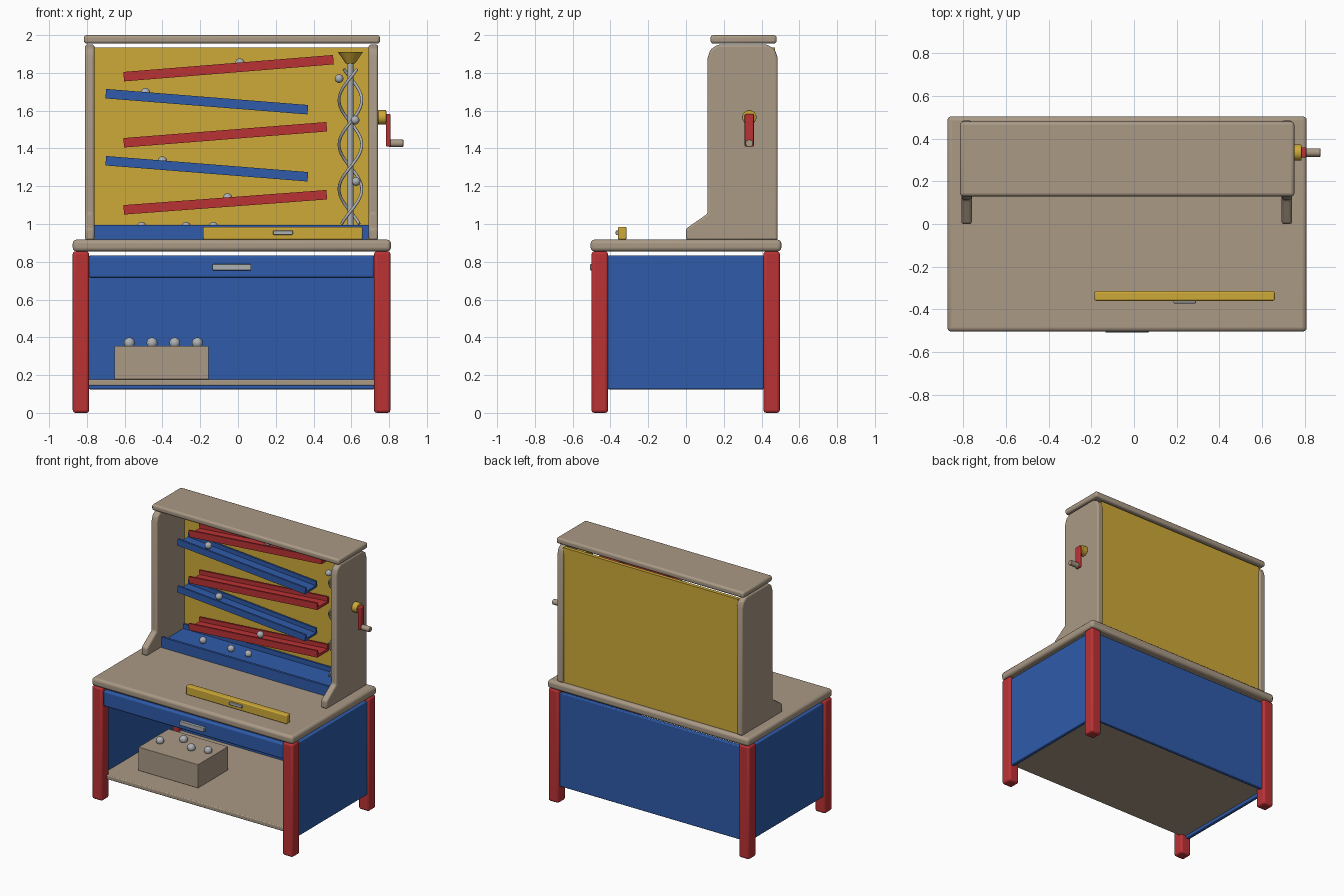
import bpy, bmesh, math

if "Cube" in bpy.data.objects:
    bpy.data.objects.remove(bpy.data.objects["Cube"])

def mat(name, rgb):
    m = bpy.data.materials.new(name)
    m.diffuse_color = (*rgb, 1)
    m.use_nodes = True
    m.node_tree.nodes["Principled BSDF"].inputs["Base Color"].default_value = m.diffuse_color
    return m

WOOD = mat("beige wood", (0.40, 0.32, 0.235))
RED = mat("red", (0.50, 0.032, 0.036))
BLUE = mat("blue", (0.028, 0.105, 0.40))
YELLOW = mat("yellow", (0.62, 0.40, 0.04))
METAL = mat("silver metal", (0.42, 0.44, 0.46))

def finish(bm, name, m, bevel=0.0, smooth=True):
    bmesh.ops.recalc_face_normals(bm, faces=bm.faces)
    me = bpy.data.meshes.new(name)
    bm.to_mesh(me)
    bm.free()
    ob = bpy.data.objects.new(name, me)
    bpy.context.collection.objects.link(ob)
    me.materials.append(m)
    if bevel:
        b = ob.modifiers.new("Bevel", 'BEVEL')
        b.width, b.segments, b.limit_method = bevel, 3, 'ANGLE'
    if smooth:
        bpy.ops.object.select_all(action='DESELECT')
        ob.select_set(True)
        bpy.context.view_layer.objects.active = ob
        bpy.ops.object.shade_smooth_by_angle(angle=math.radians(35))
    return ob

def box(name, m, x, y, z, bevel=0.0):
    bm = bmesh.new()
    bmesh.ops.create_cube(bm, size=1)
    for v in bm.verts:
        for i, (a, b) in enumerate((x, y, z)):
            v.co[i] = (a + b) / 2 + v.co[i] * (b - a)
    return finish(bm, name, m, bevel)

def prism(name, m, pts, x0, x1, bevel=0.0):
    # y-z outline extruded along x
    bm = bmesh.new()
    f = bm.faces.new([bm.verts.new((x0, y, z)) for y, z in pts])
    r = bmesh.ops.extrude_face_region(bm, geom=[f])
    for g in r["geom"]:
        if isinstance(g, bmesh.types.BMVert):
            g.co.x = x1
    return finish(bm, name, m, bevel)

def cone(name, m, loc, r1, r2, depth, along_x=False, bevel=0.0):
    bm = bmesh.new()
    bmesh.ops.create_cone(bm, cap_ends=True, segments=24, radius1=r1, radius2=r2, depth=depth)
    ob = finish(bm, name, m, bevel)
    ob.location = loc
    if along_x:
        ob.rotation_euler.y = math.pi / 2
    return ob

def ball(name, loc, r=0.025):
    bm = bmesh.new()
    bmesh.ops.create_uvsphere(bm, u_segments=16, v_segments=10, radius=r)
    finish(bm, name, METAL).location = loc

# Table frame
for x in (-0.875, 0.72):
    for y in (-0.5, 0.41):
        box("leg", RED, (x, x + 0.087), (y, y + 0.087), (0, 0.855), 0.015)
box("table_top", WOOD, (-0.875, 0.81), (-0.505, 0.505), (0.855, 0.917), 0.02)
box("left_panel", BLUE, (-0.858, -0.828), (-0.415, 0.412), (0.125, 0.833), 0.006)
box("right_panel", BLUE, (0.763, 0.793), (-0.415, 0.412), (0.125, 0.833), 0.006)
box("back_panel", BLUE, (-0.79, 0.722), (0.45, 0.48), (0.125, 0.833), 0.006)
box("lower_shelf", WOOD, (-0.83, 0.765), (-0.44, 0.45), (0.145, 0.177), 0.006)

# Drawer with handle
box("drawer_front", BLUE, (-0.79, 0.722), (-0.485, -0.445), (0.715, 0.833), 0.012)
box("drawer_handle", METAL, (-0.135, 0.07), (-0.508, -0.484), (0.755, 0.787), 0.004)

# Storage box with balls
box("storage_box", WOOD, (-0.655, -0.155), (-0.255, 0.105), (0.177, 0.355), 0.003)
for x, y in ((-0.575, -0.11), (-0.455, 0.0), (-0.335, -0.08), (-0.215, -0.05)):
    ball("stored_ball", (x, y, 0.37), 0.029)

# Cabinet sides, back and top board
side = [(0.485, 0.915), (0.485, 1.88), (0.47, 1.925), (0.43, 1.95), (0.17, 1.95),
        (0.13, 1.925), (0.115, 1.88), (0.115, 1.055), (0.0, 0.975), (0.0, 0.915)]
prism("left_side_board", WOOD, side, -0.81, -0.76, 0.012)
prism("right_side_board", WOOD, side, 0.692, 0.742, 0.012)
box("cabinet_back", YELLOW, (-0.765, 0.697), (0.445, 0.472), (0.915, 1.935))
box("cabinet_top", WOOD, (-0.816, 0.752), (0.13, 0.48), (1.955, 2.0), 0.015)

# Sloping ramps with rolling balls: left z, right z, ball x
def trough(w, h, floor, wall):
    a = w / 2
    return [(-a, -h / 2), (a, -h / 2), (a, h / 2), (a - wall, h / 2), (a - wall, floor - h / 2),
            (wall - a, floor - h / 2), (wall - a, h / 2), (-a, h / 2)]

RY = 0.345
ramps = [(RED, -0.605, 1.78, 0.505, 1.87, 0.01), (BLUE, -0.70, 1.69, 0.37, 1.605, -0.49),
         (RED, -0.605, 1.43, 0.47, 1.515, None), (BLUE, -0.70, 1.335, 0.37, 1.25, -0.40),
         (RED, -0.605, 1.075, 0.47, 1.155, -0.055)]
for m, x0, z0, x1, z1, bx in ramps:
    half = math.hypot(x1 - x0, z1 - z0) / 2
    r = prism("ramp", m, trough(0.14, 0.05, 0.018, 0.014), -half, half)
    r.location = ((x0 + x1) / 2, RY, (z0 + z1) / 2)
    r.rotation_euler.y = -math.atan2(z1 - z0, x1 - x0)
    if bx is not None:
        ball("rolling_ball", (bx, RY, z0 + (bx - x0) / (x1 - x0) * (z1 - z0) + 0.022))

# Collecting tray
tray = prism("collecting_tray", BLUE, trough(0.28, 0.08, 0.045, 0.018), -0.76, 0.692)
tray.location = (0, 0.31, 0.956)
for x in (-0.51, -0.275, -0.13):
    ball("tray_ball", (x, 0.31, 0.986))

# Lifting screw: shaft, twin spiral, funnel
SX = 0.595
cone("screw_shaft", METAL, (SX, RY, 1.415), 0.016, 0.016, 0.91)
cone("funnel", YELLOW, (SX, RY, 1.88), 0.025, 0.066, 0.06)
for k in range(2):
    cu = bpy.data.curves.new("screw_spiral", 'CURVE')
    cu.dimensions = '3D'
    cu.bevel_depth, cu.bevel_resolution, cu.use_fill_caps = 0.008, 2, True
    sp = cu.splines.new('POLY')
    n = 72
    sp.points.add(n)
    for i, p in enumerate(sp.points):
        z = 1.0 + 0.82 * i / n
        a = 2 * math.pi * (z - 1.42) / 0.472 + k * math.pi
        p.co = (SX + 0.06 * math.cos(a), RY + 0.06 * math.sin(a), z, 1)
    cu.materials.append(METAL)
    bpy.context.collection.objects.link(bpy.data.objects.new("screw_spiral", cu))
for x, y, z in ((0.535, 0.32, 1.77), (0.62, 0.29, 1.55), (0.625, 0.29, 1.225)):
    ball("lifted_ball", (x, y, z), 0.023)

# Crank
cone("crank_hub", YELLOW, (0.763, 0.335, 1.565), 0.038, 0.038, 0.044, True, 0.004)
box("crank_arm", RED, (0.784, 0.808), (0.311, 0.359), (1.41, 1.582), 0.006)
cone("crank_grip", WOOD, (0.838, 0.335, 1.427), 0.02, 0.02, 0.074, True, 0.004)

# Loose bar on the table
box("yellow_bar", YELLOW, (-0.185, 0.66), (-0.36, -0.315), (0.917, 0.985), 0.008)
box("bar_window", METAL, (0.185, 0.29), (-0.372, -0.358), (0.943, 0.965), 0.004)
